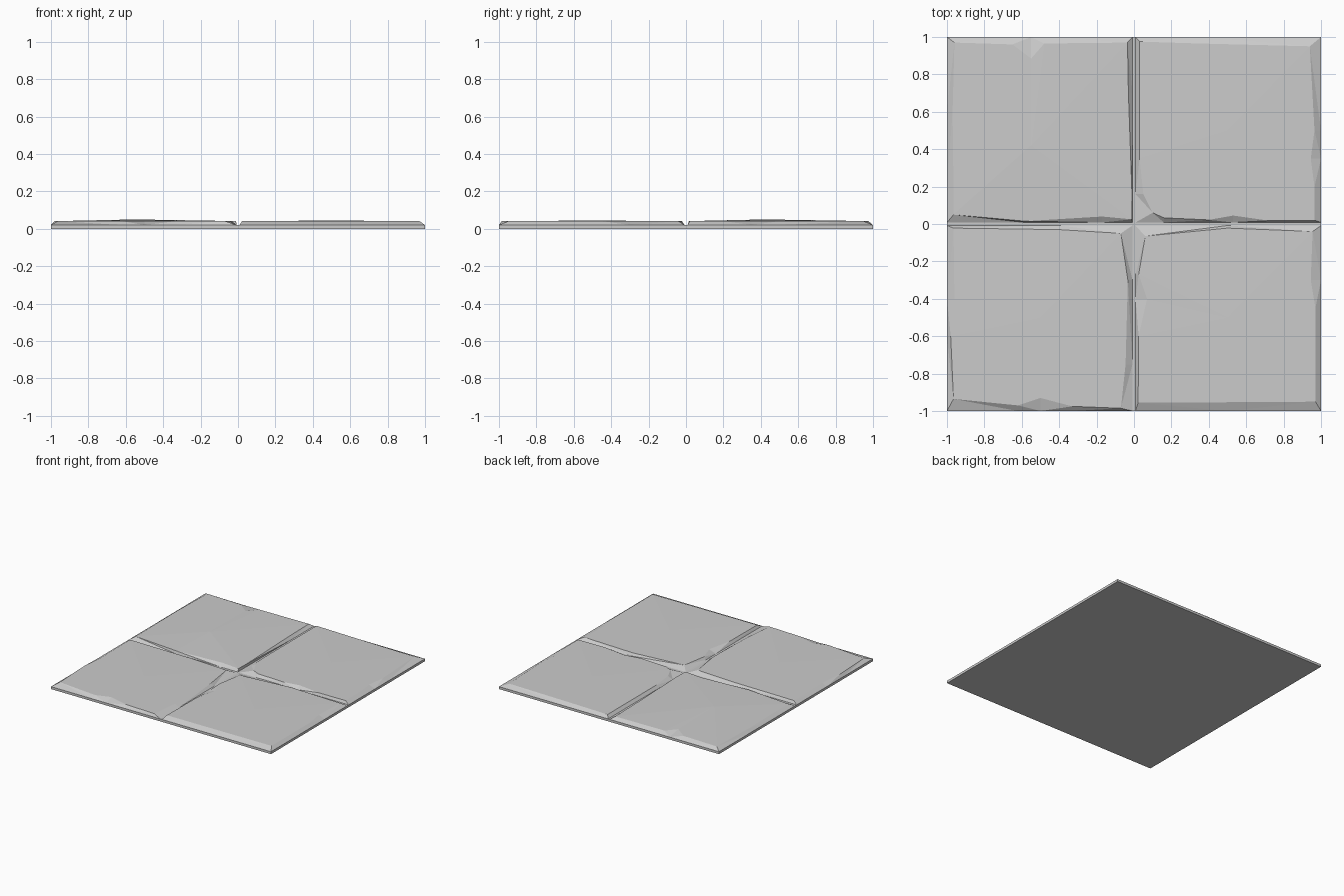
import bpy, bmesh

if "Cube" in bpy.data.objects:
    bpy.data.objects.remove(bpy.data.objects["Cube"])

FOOT = 0.02    # height of rim and joint floor
TOP = 0.041    # height of slab edges
G = 0.008      # half width of joint floor


def finish(name, bm):
    bmesh.ops.recalc_face_normals(bm, faces=bm.faces)
    me = bpy.data.meshes.new(name)
    bm.to_mesh(me)
    bm.free()
    ob = bpy.data.objects.new(name, me)
    bpy.context.collection.objects.link(ob)
    return ob


def slab(name, sx, sy, outline, centre):
    """Worn paving slab: irregular top outline, sloped flanks down to a
    rectangular foot, and a slightly domed faceted top."""
    xs, ys = sorted((sx * G, sx)), sorted((sy * G, sy))
    foot = []
    for x, y in outline:      # drop each point onto the nearest foot edge
        d = {abs(x - xs[0]): (xs[0], y), abs(x - xs[1]): (xs[1], y),
             abs(y - ys[0]): (x, ys[0]), abs(y - ys[1]): (x, ys[1])}
        foot.append(d[min(d)])
    for c in [(a, b) for a in xs for b in ys]:   # corners of the foot
        i = min(range(len(outline)), key=lambda k: (outline[k][0] - c[0]) ** 2
                + (outline[k][1] - c[1]) ** 2)
        foot[i] = c
    bm = bmesh.new()
    low = [bm.verts.new((x, y, FOOT)) for x, y in foot]
    high = [bm.verts.new((x, y, TOP)) for x, y in outline]
    mid = bm.verts.new(centre)
    n = len(outline)
    for i in range(n):
        j = (i + 1) % n
        bm.faces.new((low[i], low[j], high[j], high[i]))
        bm.faces.new((high[i], high[j], mid))
    bmesh.ops.triangulate(bm, faces=[f for f in bm.faces if len(f.verts) > 3])
    finish(name, bm)


# Four slabs, outlines running anticlockwise from the lower left corner
slab("back_left_slab", -1, 1,
     [(-.965, .05), (-.58, .015), (-.17, .04), (-.012, .025), (-.01, .13),
      (-.03, .7), (-.035, .97), (-.48, .965), (-.55, .885), (-.65, .96),
      (-.96, .97), (-.97, .6), (-.965, .2)], (-.55, .42, .05))
slab("back_right_slab", 1, 1,
     [(.1, .06), (.16, .033), (.4, .022), (.53, .045), (.72, .018),
      (.965, .02), (.965, .2), (.945, .35), (.965, .5), (.94, .95),
      (.35, .965), (.03, .975), (.03, .35), (.05, .16)], (.5, .5, .044))
slab("front_left_slab", -1, -1,
     [(-.965, -.935), (-.62, -.97), (-.5, -.93), (-.33, -.975),
      (-.07, -.985), (-.045, -.75), (-.033, -.3), (-.07, -.05),
      (-.4, -.03), (-.965, -.022), (-.96, -.4), (-.98, -.6)],
     (-.5, -.5, .044))
slab("front_right_slab", 1, -1,
     [(.022, -.955), (.5, -.953), (.97, -.95), (.97, -.45), (.945, -.3),
      (.955, -.04), (.5, -.022), (.06, -.065), (.025, -.27),
      (.07, -.4), (.025, -.6)], (.5, -.5, .043))

# Base: flat underside with low sides
bm = bmesh.new()
bmesh.ops.create_cube(bm, size=1)
for v in bm.verts:
    v.co = (v.co.x * 2, v.co.y * 2, (v.co.z + .5) * FOOT)
bmesh.ops.delete(bm, geom=[f for f in bm.faces if f.normal.z > .5],
                 context='FACES_ONLY')
finish("base", bm)

# Joint floor: cross of narrow strips between the slabs
bm = bmesh.new()
for x0, x1, y0, y1 in [(-1, 1, -G, G), (-G, G, G, 1), (-G, G, -1, -G)]:
    f = bm.faces.new([bm.verts.new((x, y, FOOT)) for x, y in
                      [(x0, y0), (x1, y0), (x1, y1), (x0, y1)]])
finish("joint_floor", bm)
for v in bpy.data.objects["joint_floor"].data.polygons:
    if v.normal.z < 0:
        v.flip()
